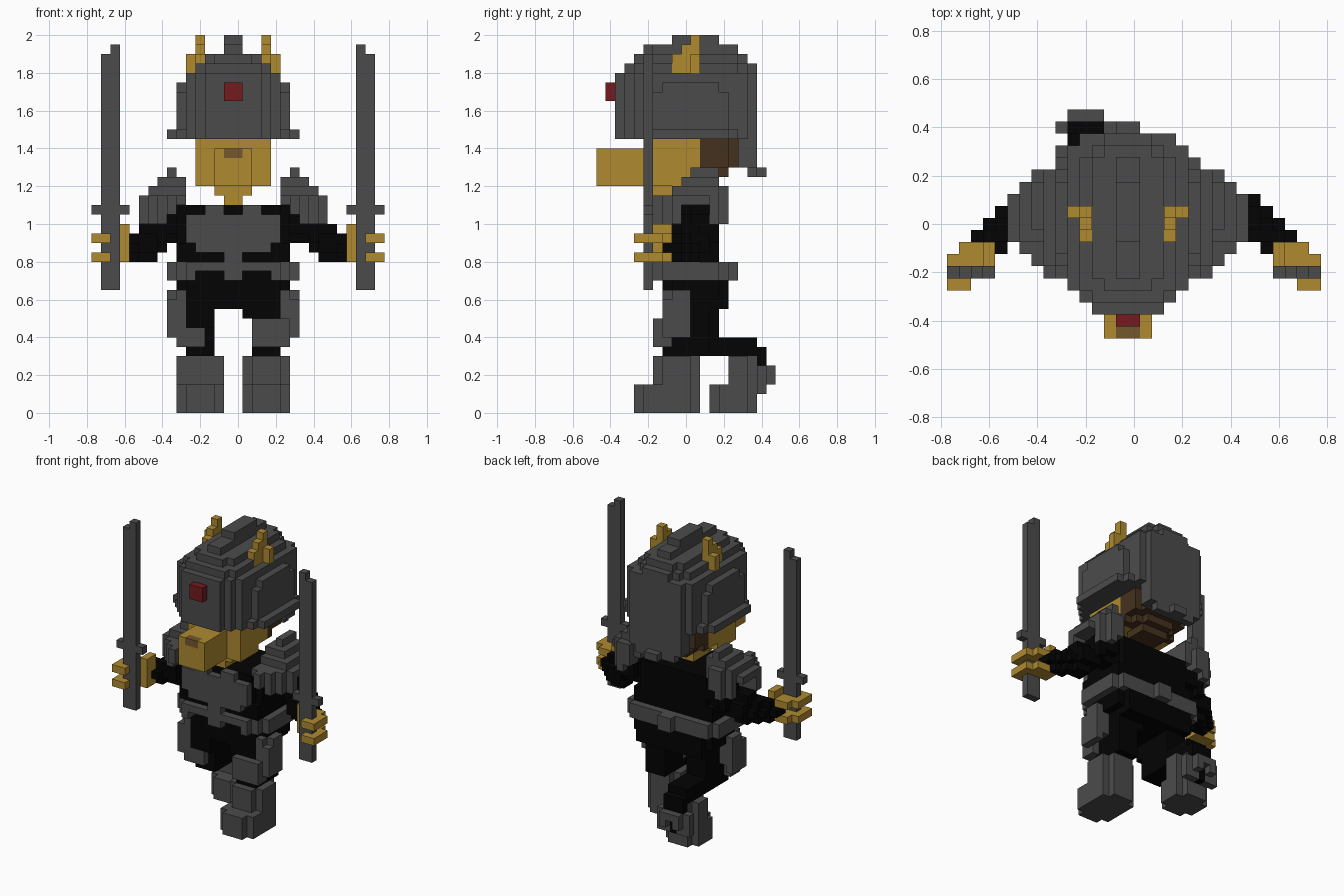
import bpy
import bmesh
from mathutils import Vector

default_cube = bpy.data.objects.get("Cube")
if default_cube:
    bpy.data.objects.remove(default_cube, do_unlink=True)

UNIT = 0.05          # edge length of one block
occupied = set()     # blocks already claimed by an earlier part


def material(name, red, green, blue):
    mat = bpy.data.materials.new(name)
    mat.use_nodes = True
    colour = (red, green, blue, 1)
    mat.diffuse_color = colour
    shader = mat.node_tree.nodes["Principled BSDF"]
    shader.inputs["Base Color"].default_value = colour
    shader.inputs["Roughness"].default_value = 0.9
    return mat


def box(left, right, front, back, bottom, top):
    """Set of block cells between the given grid lines."""
    return {(x, y, z) for x in range(left, right)
            for y in range(front, back) for z in range(bottom, top)}


def wide(half, front, back, bottom, top):
    """Box centred on the body's middle line."""
    return box(-half, half, front, back, bottom, top)


def rounded(left, right, front, back, bottom, top):
    """Box with its four upright edges removed."""
    return (box(left + 1, right - 1, front, back, bottom, top)
            | box(left, right, front + 1, back - 1, bottom, top))


def chamfered(half, front, back, bottom, top, front_half, back_half):
    """Centred box whose four upright corners are stepped away."""
    cells = set()
    for y in range(front, back):
        reach = min(half, front_half + y - front, back_half + back - 1 - y)
        cells |= wide(reach, y, y + 1, bottom, top)
    return cells


def mirror_body(cells):
    return {(-1 - x, y, z) for x, y, z in cells}


def mirror_arm(cells):
    return {(-x, y, z) for x, y, z in cells}


def build(name, cells, mat):
    """Turn the free cells into one mesh made of their outer faces."""
    cells = cells - occupied
    occupied.update(cells)
    bm = bmesh.new()
    corners = {}

    def corner(point):
        key = tuple(round(c * 2) for c in point)
        if key not in corners:
            x, y, z = point
            corners[key] = bm.verts.new((x * UNIT, y * UNIT, (z + 0.5) * UNIT))
        return corners[key]

    for cell in sorted(cells):
        for axis in range(3):
            for sign in (-1, 1):
                normal = Vector((0, 0, 0))
                normal[axis] = sign
                centre = Vector(cell)
                if tuple(int(c) for c in centre + normal) in cells:
                    continue
                side = Vector((0, 0, 0))
                side[(axis + 1) % 3] = 0.5
                up = normal.cross(side)
                middle = centre + normal / 2
                bm.faces.new([corner(middle + offset) for offset in
                              (-side - up, side - up, side + up, up - side)])
    mesh = bpy.data.meshes.new(name)
    bm.to_mesh(mesh)
    bm.free()
    mesh.materials.append(mat)
    obj = bpy.data.objects.new(name, mesh)
    bpy.context.collection.objects.link(obj)


def build_pair(name, cells, mat, mirror):
    build("left_" + name, cells, mat)
    build("right_" + name, mirror(cells), mat)


steel = material("steel grey", 0.071, 0.071, 0.071)
cloth = material("black cloth", 0.001, 0.001, 0.001)
tan = material("tan", 0.43, 0.255, 0.03)
hair_brown = material("dark brown", 0.06, 0.031, 0.013)
nose_brown = material("nose brown", 0.17, 0.097, 0.027)
ruby = material("dark red", 0.175, 0.011, 0.013)

# Horns rise from the helmet sides
horn = (box(3, 4, -1, 2, 36, 38) | box(3, 4, 0, 2, 37, 39)
        | box(3, 4, 1, 2, 39, 40) | box(4, 5, 1, 2, 36, 38))
build_pair("horn", horn, tan, mirror_body)

# Face, muzzle and throat
build("nose", wide(1, -9, -8, 27, 28), nose_brown)
build("muzzle", wide(2, -9, -3, 24, 28), tan)
build("hair", chamfered(4, 2, 6, 26, 29, 4, 3) | chamfered(4, 2, 5, 25, 26, 4, 2)
      | wide(2, 1, 4, 24, 25), hair_brown)
build("head", wide(4, -4, 2, 25, 29) | wide(4, -4, 0, 24, 25)
      | wide(2, -3, -1, 23, 24) | wide(1, -3, 1, 22, 25), tan)

# Helmet: brim, stepped dome, crest and neck guard
helmet = wide(7, -3, 5, 29, 30) | chamfered(6, -7, 8, 29, 30, 3, 4)
helmet |= wide(6, -3, 5, 30, 34) | wide(6, -2, 4, 34, 35)
helmet |= chamfered(5, -7, 8, 30, 36, 3, 4)
helmet |= chamfered(4, -6, 8, 36, 37, 3, 2)
helmet |= chamfered(3, -5, 7, 37, 38, 2, 2)
helmet |= wide(1, -4, 6, 38, 39) | wide(1, -1, 4, 39, 40)
helmet |= wide(4, 6, 8, 26, 29) | wide(3, 7, 8, 25, 26) | wide(1, 8, 9, 25, 26)
build("helmet", helmet, steel)
build("helmet_gem", wide(1, -8, -7, 33, 35), ruby)

# Chest plate with a notch at the neck
plate = wide(5, -4, -3, 18, 21) | wide(4, -4, -3, 17, 18) | wide(3, -4, -3, 21, 22)
build("chest_plate", plate - wide(1, -4, -3, 21, 22), steel)
build("torso", wide(6, -3, 4, 16, 18) | chamfered(6, -3, 4, 18, 22, 5, 5), cloth)

# Belt, lower at the sides and back, with front and back buckles
belt = chamfered(7, -4, 5, 14, 16, 5, 6) - wide(4, -4, 0, 14, 15)
belt |= wide(1, -4, -3, 14, 18) | wide(1, 5, 6, 14, 16)
build("belt", belt, steel)

# Arms: rounded slices step outward, forward and down to the wrists
arm = set()
for x, front, back, bottom, top in ((6, 0, 4, 18, 22), (7, 0, 4, 18, 22),
                                    (8, 0, 4, 17, 21), (9, -1, 3, 16, 20),
                                    (10, -1, 3, 16, 20), (11, -2, 2, 16, 19),
                                    (12, -2, 1, 16, 19), (13, -2, 0, 16, 19)):
    arm |= box(x, x + 1, front, back, bottom + 1, top - 1)
    arm |= box(x, x + 1, front + 1, back - 1, bottom, top)

# Hands grip the swords with two fingers
hand = box(12, 13, -3, -1, 16, 20)
for level in (16, 18):
    hand |= box(12, 15, -2, -1, level, level + 1)
    hand |= box(12, 16, -3, -2, level, level + 1)
    hand |= box(15, 16, -5, -2, level, level + 1)
    hand |= box(14, 16, -5, -4, level, level + 1)
sword = (box(13, 15, -4, -3, 13, 38) | box(13, 14, -4, -3, 38, 39)
         | box(12, 16, -4, -3, 21, 22))
build_pair("sword", sword, steel, mirror_arm)
build_pair("hand", hand, tan, mirror_arm)
build_pair("arm", arm, cloth, mirror_arm)

# Shoulder guards: ribs that fall away outward and forward, open over the arm
guard = set()
for x, front, back, bottom in ((5, -3, 4, 22), (6, -4, 5, 21), (7, -3, 5, 20),
                               (8, -2, 4, 20), (9, -1, 3, 20)):
    for y in range(front, back):
        drop = max(abs(x - 6), 1 - y, 2 * (y - 3))
        guard |= box(x, x + 1, y, y + 1, bottom, 26 - min(drop, 3))
build_pair("shoulder_guard", guard - box(5, 10, 0, 3, 18, 22), steel, mirror_body)

# Thigh guards hang from the belt
thigh_guard = (box(6, 7, -2, 1, 8, 12) | box(6, 7, -1, 1, 12, 13)
               | box(5, 6, -2, 1, 9, 13))
build_pair("thigh_guard", thigh_guard, steel, mirror_body)

# Front (left) leg
build("left_knee_guard", box(2, 6, -3, -1, 7, 10), steel)
build("left_boot", rounded(1, 6, -3, 2, 0, 6) | rounded(1, 6, -5, 0, 0, 3), steel)

# Trailing (right) leg, bent at the knee
build("right_knee_guard", box(-6, -3, -2, 0, 7, 9) | box(-6, -5, -2, 0, 9, 10), steel)
build("right_heel_strap", box(-5, -2, 8, 9, 5, 7) | box(-4, -3, 8, 9, 2, 4), cloth)
build("right_boot", rounded(-6, -1, 4, 8, 0, 6) - box(-6, -1, 4, 5, 3, 6)
      | rounded(-6, -1, 3, 8, 0, 3) | box(-6, -1, 8, 9, 2, 5)
      | box(-5, -2, 8, 10, 4, 5) | box(-5, -4, 9, 10, 3, 4)
      | box(-3, -2, 9, 10, 3, 4), steel)

# Trousers
build("hips", wide(5, -2, 5, 11, 15) | wide(6, -1, 4, 12, 15), cloth)
build("left_leg", box(2, 5, -2, 3, 6, 10) | box(1, 5, -2, 3, 10, 11), cloth)
build("right_leg", box(-5, -2, -2, 4, 9, 11) | box(-5, -2, -1, 4, 7, 9)
      | box(-5, -2, -1, 8, 6, 8), cloth)
